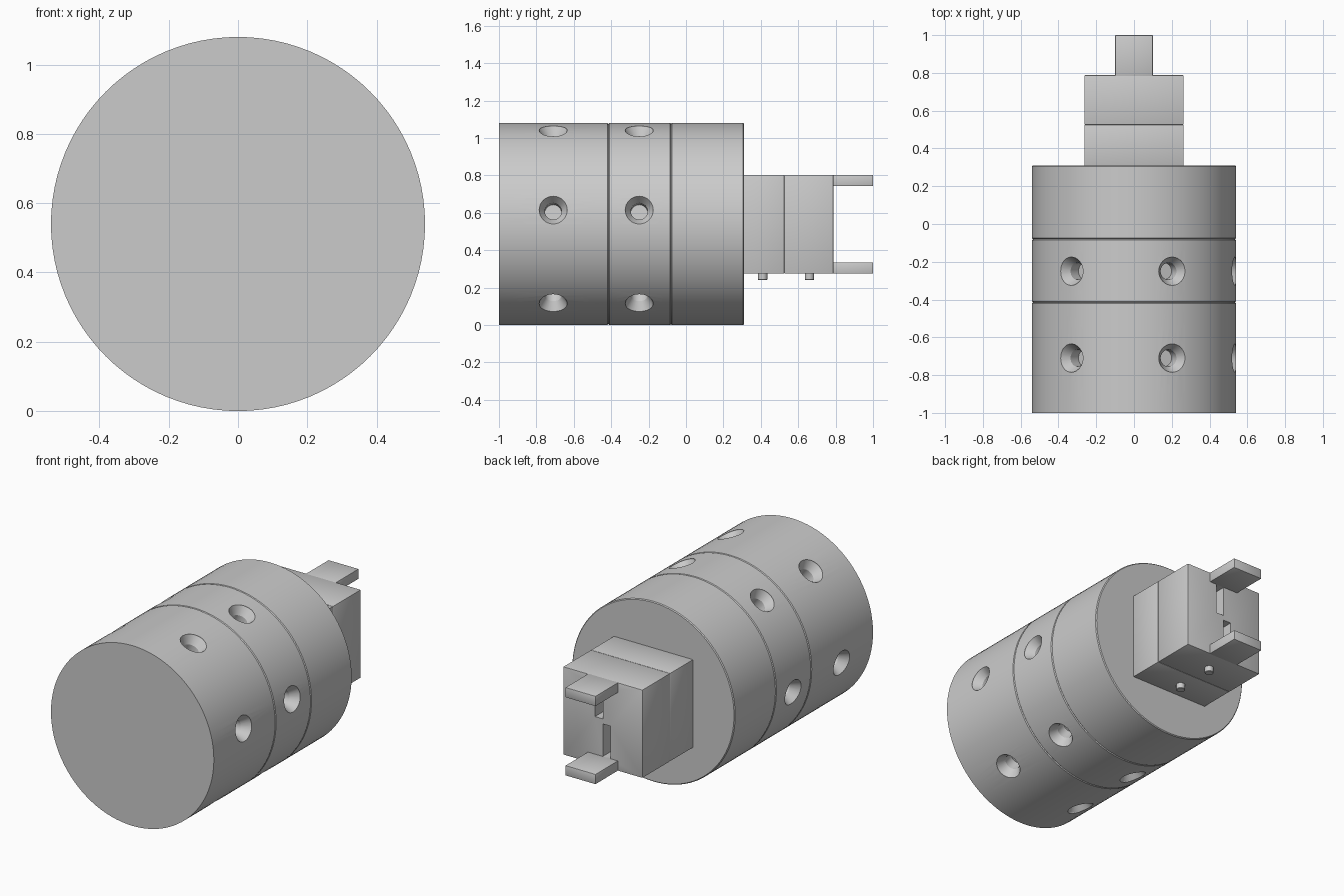
import bpy, bmesh, math
from mathutils import Matrix, Vector

if "Cube" in bpy.data.objects:
    bpy.data.objects.remove(bpy.data.objects["Cube"])

R = 0.54          # body radius, also the height of the axis


def lathe(bm, profile, direction, origin, segs):
    """Closed solid of revolution: profile is (radius, height) from bottom to top."""
    mat = Matrix.Translation(origin) @ Vector(direction).to_track_quat('Z', 'Y').to_matrix().to_4x4()
    rings = []
    for r, h in profile:
        rings.append([bm.verts.new(mat @ Vector((r * math.cos(2 * math.pi * i / segs),
                                                 r * math.sin(2 * math.pi * i / segs), h)))
                      for i in range(segs)])
    for a, b in zip(rings, rings[1:]):
        for i in range(segs):
            j = (i + 1) % segs
            bm.faces.new((a[i], a[j], b[j], b[i]))
    bm.faces.new(rings[0][::-1])
    bm.faces.new(rings[-1])


def box(bm, x0, x1, y0, y1, z0, z1, bevel=0.0):
    mat = Matrix.Translation(((x0 + x1) / 2, (y0 + y1) / 2, (z0 + z1) / 2)) \
        @ Matrix.Diagonal((x1 - x0, y1 - y0, z1 - z0, 1))
    verts = bmesh.ops.create_cube(bm, size=1, matrix=mat)['verts']
    if bevel:
        edges = list({e for v in verts for e in v.link_edges})
        bmesh.ops.bevel(bm, geom=edges, offset=bevel, segments=2, profile=0.5, affect='EDGES')


def finish(name, bm):
    bmesh.ops.recalc_face_normals(bm, faces=bm.faces)
    mesh = bpy.data.meshes.new(name)
    bm.to_mesh(mesh)
    bm.free()
    obj = bpy.data.objects.new(name, mesh)
    bpy.context.collection.objects.link(obj)
    return obj


def activate(obj):
    bpy.ops.object.select_all(action='DESELECT')
    obj.select_set(True)
    bpy.context.view_layer.objects.active = obj


def smooth(obj):
    activate(obj)
    bpy.ops.object.shade_smooth_by_angle(angle=math.radians(30))


def cut(obj, cutter):
    activate(obj)
    mod = obj.modifiers.new("cut", 'BOOLEAN')
    mod.operation = 'DIFFERENCE'
    mod.solver = 'EXACT'
    mod.object = cutter
    bpy.ops.object.modifier_apply(modifier=mod.name)
    bpy.data.objects.remove(cutter)


# Body sections, with six countersunk holes around two of them
def body_section(name, y0, y1, c0, c1, hole_y=None):
    bm = bmesh.new()
    prof = [(R - c0, y0), (R, y0 + c0), (R, y1 - c1), (R - c1, y1)]
    lathe(bm, prof if c0 else prof[1:], (0, 1, 0), (0, 0, R), 96)
    obj = finish(name, bm)
    if hole_y is not None:
        bm = bmesh.new()
        hole = [(0.045, R - 0.12), (0.045, R - 0.052), (0.075, R - 0.005), (0.075, R + 0.05)]
        for k in range(6):
            a = math.radians(8 + 60 * k)
            lathe(bm, hole, (math.cos(a), 0, math.sin(a)), (0, hole_y, R), 32)
        cut(obj, finish(name + "_hole_cutter", bm))
    smooth(obj)


body_section("front_section", -1.0, -0.415, 0, 0.005, -0.71)
body_section("middle_section", -0.415, -0.08, 0.005, 0.005, -0.25)
body_section("rear_section", -0.08, 0.31, 0.005, 0.005)

# Square neck block behind the body
bm = bmesh.new()
box(bm, -0.263, 0.263, 0.305, 0.525, 0.275, 0.803, 0.004)
smooth(finish("neck_block", bm))

# Gripper block with two staggered slots in its rear face
bm = bmesh.new()
box(bm, -0.263, 0.263, 0.525, 0.788, 0.275, 0.803, 0.004)
gripper = finish("gripper_block", bm)
bm = bmesh.new()
box(bm, 0.0, 0.052, 0.66, 0.85, 0.56, 0.743)
box(bm, -0.052, 0.0, 0.66, 0.85, 0.335, 0.53)
cut(gripper, finish("slot_cutter", bm))
smooth(gripper)

# Upper and lower jaws
for name, z0, z1 in (("upper_jaw", 0.743, 0.803), ("lower_jaw", 0.275, 0.335)):
    bm = bmesh.new()
    box(bm, -0.1, 0.1, 0.78, 1.0, z0, z1, 0.003)
    smooth(finish(name, bm))

# Pins under the neck and gripper blocks
for name, y in (("neck_pin", 0.41), ("gripper_pin", 0.66)):
    bm = bmesh.new()
    lathe(bm, [(0.022, 0.24), (0.025, 0.243), (0.025, 0.3)], (0, 0, 1), (0, y, 0), 32)
    smooth(finish(name, bm))
